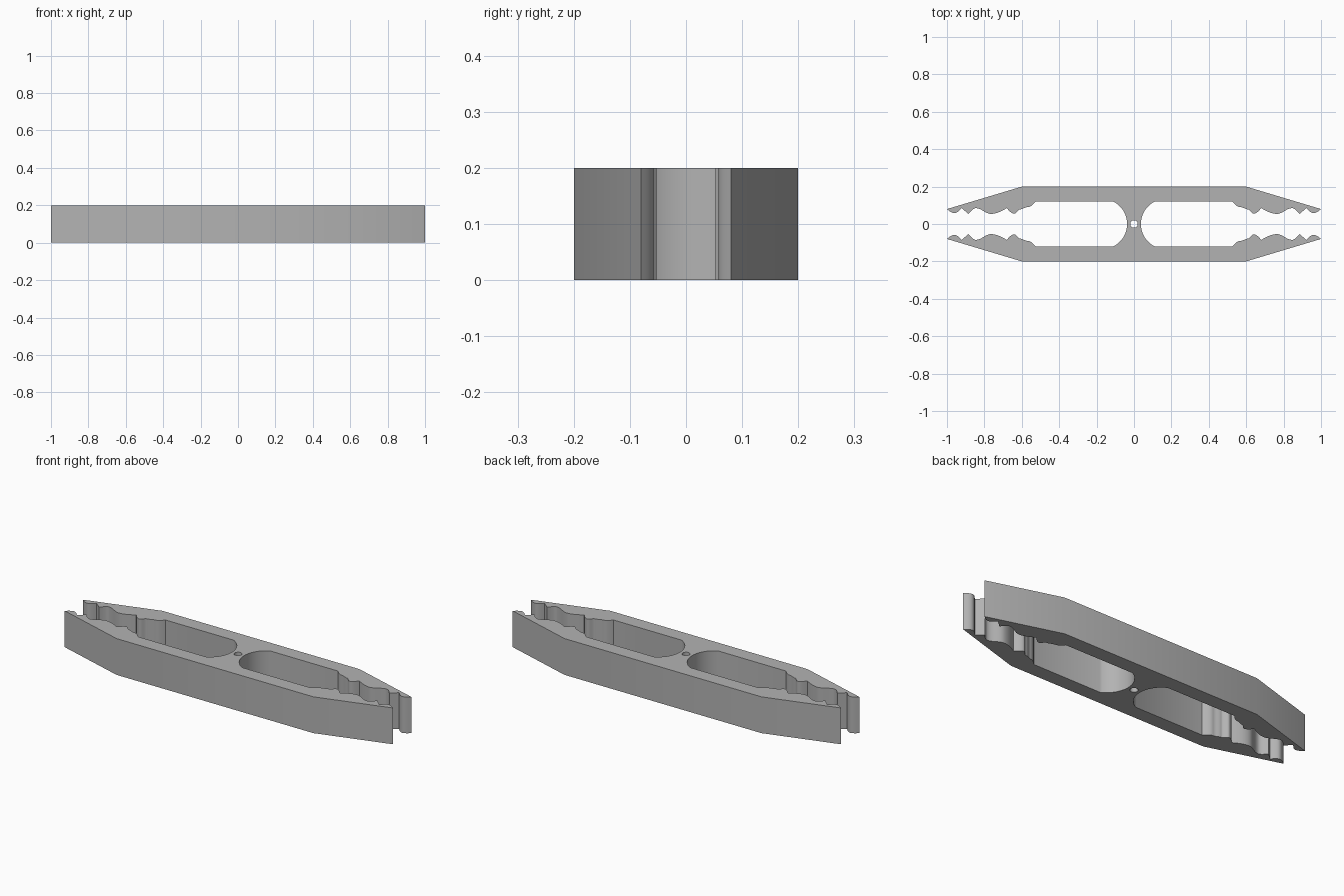
import bpy
import math

HEIGHT = 0.2

cube = bpy.data.objects.get("Cube")
if cube:
    bpy.data.objects.remove(cube, do_unlink=True)

# Plain grey material
grey = bpy.data.materials.new("plain grey")
grey.use_nodes = True
grey.diffuse_color = (0.45, 0.45, 0.45, 1)
grey.node_tree.nodes["Principled BSDF"].inputs["Base Color"].default_value = (0.45, 0.45, 0.45, 1)


def ease(a, b, steps=8):
    """Curve from a to b, level at each end that is not a sharp point."""
    (x0, y0, sharp0), (x1, y1, sharp1) = a, b
    points = []
    for i in range(1, steps + 1):
        t = i / steps
        if sharp0 and sharp1:
            f = t
        elif sharp0:
            f = math.sin(t * math.pi / 2)
        elif sharp1:
            f = 1 - math.cos(t * math.pi / 2)
        else:
            f = (1 - math.cos(t * math.pi)) / 2
        points.append((x0 + (x1 - x0) * t, y0 + (y1 - y0) * f))
    return points


def arc(cx, radius, start, end, steps):
    angles = [math.radians(start + (end - start) * i / steps) for i in range(steps + 1)]
    return [(cx + radius * math.cos(a), radius * math.sin(a)) for a in angles]


# Inside edge of one jaw: rounded neck, straight slot, wavy grip, tip
jaw = arc(0.171, 0.134, 180, 116, 14)
grip = [(0.525, 0.12, True), (0.57, 0.09, False), (0.61, 0.078, False),
        (0.64, 0.055, False), (0.68, 0.085, True), (0.765, 0.054, False),
        (0.845, 0.085, False), (0.885, 0.053, True), (0.922, 0.086, True),
        (0.96, 0.058, False), (1.0, 0.08, True)]
jaw.append(grip[0][:2])
for a, b in zip(grip, grip[1:]):
    jaw += ease(a, b)
jaw.append((0.6, 0.2))

# Mirror the quarter into the full outline
right = [(x, -y) for x, y in reversed(jaw[1:])] + jaw
outline = right + [(-x, y) for x, y in reversed(right)]
pivot_hole = arc(0, 0.02, 0, 345, 23)

# Extruded flat profile with the pivot hole
profile = bpy.data.curves.new("clip_body", "CURVE")
profile.dimensions = "2D"
profile.fill_mode = "BOTH"
profile.extrude = HEIGHT / 2
for loop in (outline, pivot_hole):
    spline = profile.splines.new("POLY")
    spline.points.add(len(loop) - 1)
    for point, (x, y) in zip(spline.points, loop):
        point.co = (x, y, HEIGHT / 2, 1)
    spline.use_cyclic_u = True
profile.materials.append(grey)

body = bpy.data.objects.new("clip_body", profile)
bpy.context.collection.objects.link(body)
body.location.z = HEIGHT / 2
bpy.ops.object.select_all(action="DESELECT")
body.select_set(True)
bpy.context.view_layer.objects.active = body
bpy.ops.object.convert(target="MESH")
body = bpy.context.object

# Weld the caps to the walls, then smooth only the curved walls
bpy.ops.object.mode_set(mode="EDIT")
bpy.ops.mesh.select_all(action="SELECT")
bpy.ops.mesh.remove_doubles(threshold=0.0001)
bpy.ops.mesh.normals_make_consistent(inside=False)
bpy.ops.object.mode_set(mode="OBJECT")
body.location.z -= min((body.matrix_world @ v.co).z for v in body.data.vertices)
bpy.ops.object.shade_smooth_by_angle(angle=math.radians(30))
